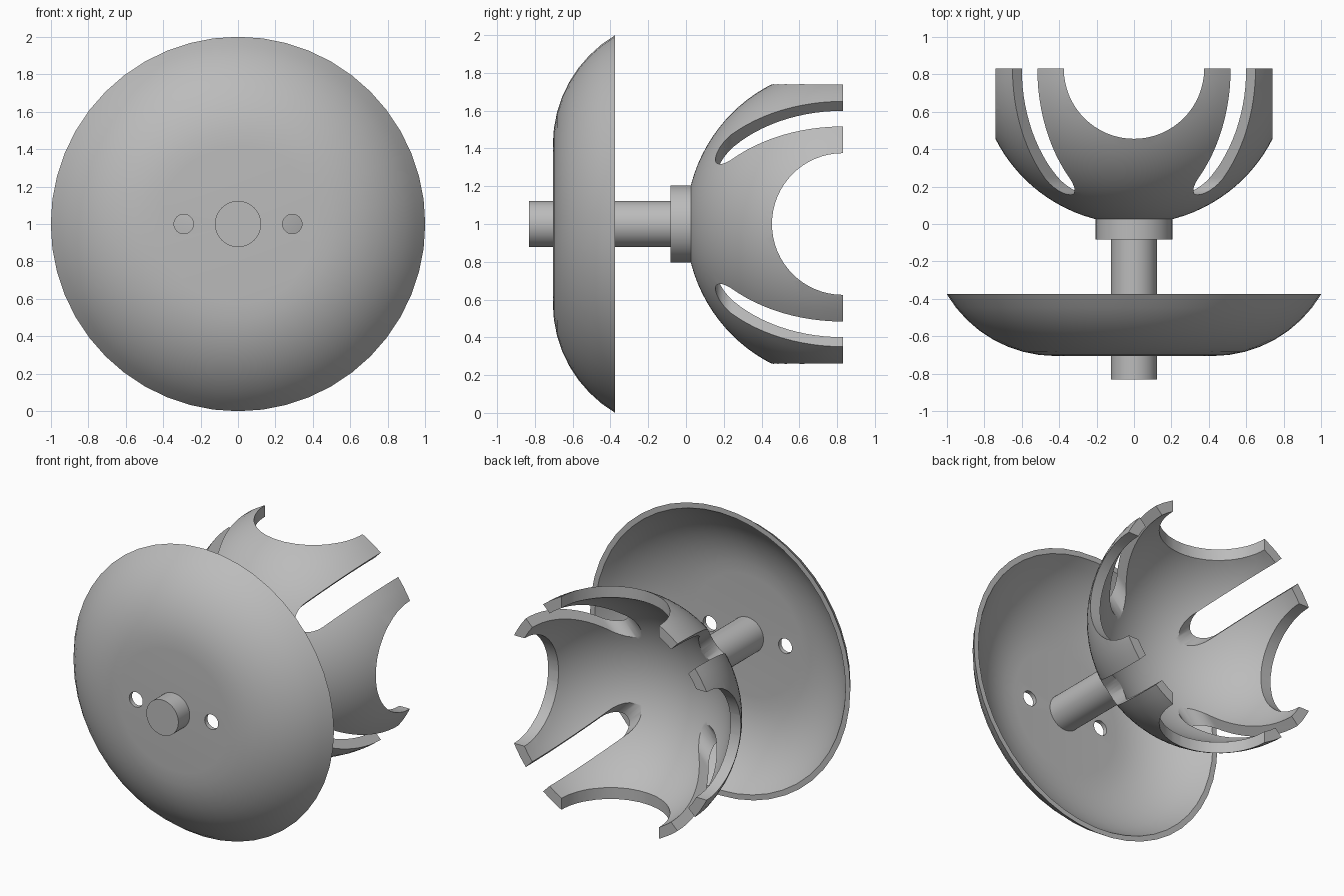
import bpy, bmesh
from math import pi, sin, cos, sqrt, radians
from mathutils import Matrix, Vector

if "Cube" in bpy.data.objects:
    bpy.data.objects.remove(bpy.data.objects["Cube"])

grey = bpy.data.materials.new("plain grey")
grey.use_nodes = True
GREY = (0.5, 0.5, 0.5, 1)
grey.diffuse_color = GREY
grey.node_tree.nodes["Principled BSDF"].inputs["Base Color"].default_value = GREY

AXIS_Z = 1.0          # height of the shared axis, which runs along y
CUP_Y = 0.83          # centre of the cup's sphere


def add_object(name, bm):
    bmesh.ops.recalc_face_normals(bm, faces=bm.faces)
    mesh = bpy.data.meshes.new(name)
    bm.to_mesh(mesh)
    bm.free()
    mesh.materials.append(grey)
    obj = bpy.data.objects.new(name, mesh)
    bpy.context.collection.objects.link(obj)
    return obj


def lathe(name, profile, steps):
    """Revolve (radius, y) points about the y axis."""
    bm = bmesh.new()
    verts = [bm.verts.new((r, y, 0)) for r, y in profile]
    edges = [bm.edges.new(pair) for pair in zip(verts, verts[1:])]
    bmesh.ops.spin(bm, geom=verts + edges, cent=(0, 0, 0), axis=(0, 1, 0),
                   angle=2 * pi, steps=steps)
    bmesh.ops.remove_doubles(bm, verts=bm.verts, dist=1e-4)
    bmesh.ops.translate(bm, verts=bm.verts, vec=(0, 0, AXIS_Z))
    return add_object(name, bm)


def rod_cutter(direction, radius, start, end, y):
    """Round bar along a direction in the xz plane, measured from the axis."""
    d = Vector(direction).normalized()
    bm = bmesh.new()
    spot = Matrix.Translation(d * (start + end) / 2 + Vector((0, y, AXIS_Z)))
    bmesh.ops.create_cone(bm, cap_ends=True, segments=64, radius1=radius, radius2=radius,
                          depth=end - start,
                          matrix=spot @ d.to_track_quat('Z', 'Y').to_matrix().to_4x4())
    return add_object("cutter", bm)


def slot_cutter(direction, half, start, end, y0, y1):
    """Round-ended slot: half circle at y0, straight sides up to y1."""
    d = Vector(direction).normalized()
    side = d.cross(Vector((0, 1, 0)))
    outline = [(half * cos(pi + pi * i / 24), y0 + half * sin(pi + pi * i / 24))
               for i in range(25)] + [(half, y1), (-half, y1)]
    bm = bmesh.new()
    face = bm.faces.new([bm.verts.new(side * s + Vector((0, y, AXIS_Z)) + d * start)
                         for s, y in outline])
    extruded = bmesh.ops.extrude_face_region(bm, geom=[face], use_keep_orig=True)["geom"]
    bmesh.ops.translate(bm, vec=d * (end - start),
                        verts=[v for v in extruded if isinstance(v, bmesh.types.BMVert)])
    return add_object("cutter", bm)


def select(obj):
    bpy.ops.object.select_all(action='DESELECT')
    obj.select_set(True)
    bpy.context.view_layer.objects.active = obj


def cut(obj, cutter):
    mod = obj.modifiers.new("cut", 'BOOLEAN')
    mod.operation = 'DIFFERENCE'
    mod.solver = 'EXACT'
    mod.object = cutter
    select(obj)
    bpy.ops.object.modifier_apply(modifier=mod.name)
    bpy.data.objects.remove(cutter)


def arc(radius, cy, count, r0=0, stop=pi / 2):
    return [(r0 + radius * sin(stop * i / count), cy - radius * cos(stop * i / count))
            for i in range(count + 1)]


# Dished plate: flat middle, curved edge, open at the back
FLAT, BEND, BACK, WALL = 0.42, 0.675, -0.375, 0.03
outer = [(0, -0.705)] + arc(BEND, -0.03, 8, FLAT, 1.034)
inner = [(0, -0.705 + WALL)] + arc(BEND - WALL, -0.03, 8, FLAT, 1.005)
outer[-1], inner[-1] = (1.0, BACK), (0.963, BACK)
plate = lathe("dished_plate", outer + inner[::-1], 48)

# Two small through holes in the plate
for x in (-0.29, 0.29):
    bm = bmesh.new()
    bmesh.ops.create_cone(bm, cap_ends=True, segments=32, radius1=0.052, radius2=0.052,
                          depth=0.4, matrix=Matrix.Translation((x, -0.7, AXIS_Z))
                          @ Matrix.Rotation(radians(90), 4, 'X'))
    cut(plate, add_object("cutter", bm))

# Shaft and collar
shaft = lathe("shaft", [(0, -0.83), (0.123, -0.83), (0.123, -0.06), (0, -0.06)], 48)
collar = lathe("collar", [(0, -0.083), (0.205, -0.083), (0.205, 0.027), (0, 0.027)], 48)

# Cup: hemispherical shell opening to the back
cup = lathe("slotted_cup", arc(0.83, CUP_Y, 24) + arc(0.76, CUP_Y, 24)[::-1], 64)

# Four half-round notches (two crossing bars) and four diagonal slots
for direction in ((1, 0, 0), (0, 0, 1)):
    cut(cup, rod_cutter(direction, 0.375, -1.2, 1.2, CUP_Y))
for sx in (-1, 1):
    for sz in (-1, 1):
        cut(cup, slot_cutter((sx, 0, sz), 0.094, 0.2, 1.2, 0.25, 1.0))

for obj in (plate, shaft, collar, cup):
    select(obj)
    bpy.ops.object.shade_smooth_by_angle(angle=radians(30))
